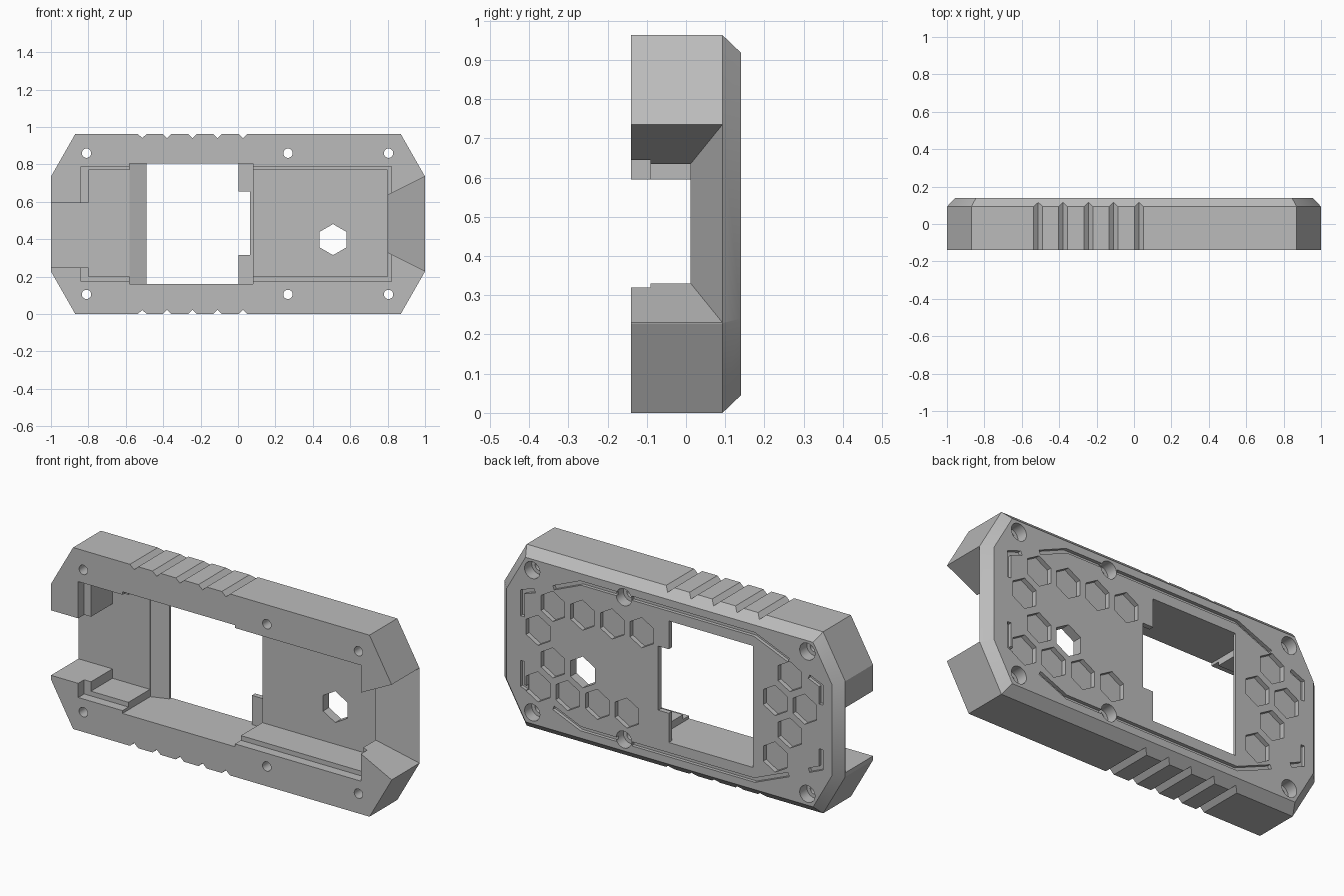
import bpy, bmesh, math
from mathutils import Vector

cube = bpy.data.objects.get("Cube")
if cube:
    bpy.data.objects.remove(cube, do_unlink=True)

MID = 0.4815  # mid height

grey = bpy.data.materials.new("plain grey")
grey.use_nodes = True
grey.diffuse_color = (0.5, 0.5, 0.5, 1)
grey.node_tree.nodes["Principled BSDF"].inputs["Base Color"].default_value = (0.5, 0.5, 0.5, 1)


def make_object(name, bm):
    bmesh.ops.recalc_face_normals(bm, faces=bm.faces)
    mesh = bpy.data.meshes.new(name)
    bm.to_mesh(mesh)
    bm.free()
    ob = bpy.data.objects.new(name, mesh)
    bpy.context.collection.objects.link(ob)
    mesh.materials.append(grey)
    return ob


def loft(name, rings):
    """Solid through rings of 3D points with equal counts."""
    bm = bmesh.new()
    rows = [[bm.verts.new(p) for p in ring] for ring in rings]
    n = len(rows[0])
    for a, b in zip(rows, rows[1:]):
        for i in range(n):
            bm.faces.new((a[i], a[(i + 1) % n], b[(i + 1) % n], b[i]))
    bm.faces.new(rows[0])
    bm.faces.new(rows[-1])
    return make_object(name, bm)


def prism(name, outline, y0, y1):
    return loft(name, [[(x, y, z) for x, z in outline] for y in (y0, y1)])


def box(name, x0, x1, z0, z1, y0, y1):
    return prism(name, [(x0, z0), (x1, z0), (x1, z1), (x0, z1)], y0, y1)


def ngon(cx, cz, r, n):
    return [(cx + r * math.sin(2 * math.pi * i / n), cz + r * math.cos(2 * math.pi * i / n))
            for i in range(n)]


def octagon(x_end, z_end, x_top, z_top, y):
    """Eight-sided outline, symmetric about x = 0 and mid height."""
    quarter = [(x_end, z_end), (x_top, z_top)]
    pts = [(x, z) for x, z in quarter]
    pts += [(-x, z) for x, z in reversed(quarter)]
    pts += [(-x, 2 * MID - z) for x, z in quarter]
    pts += [(x, 2 * MID - z) for x, z in reversed(quarter)]
    return [(x, y, z) for x, z in pts]


# Main shell with a chamfered back rim
body = loft("case_shell", [octagon(1, 0.735, 0.87, 0.963, -0.14),
                           octagon(1, 0.735, 0.87, 0.963, 0.093),
                           octagon(0.955, 0.723, 0.844, 0.918, 0.14)])


def cut(cutter):
    cutter.hide_render = True
    mod = body.modifiers.new("cut", "BOOLEAN")
    mod.operation = "DIFFERENCE"
    mod.solver = "EXACT"
    mod.object = cutter
    bpy.context.view_layer.objects.active = body
    bpy.ops.object.modifier_apply(modifier=mod.name)
    bpy.data.objects.remove(cutter, do_unlink=True)


FLOOR = 0.09
# Stepped interior recess and the open slot at the right end
cut(box("shallow_recess", -0.84, 0.82, 0.175, 0.79, -0.2, -0.09))
cut(box("deep_recess", -0.80, 0.80, 0.20, 0.77, -0.2, FLOOR))
cut(box("end_slot", -1.1, -0.79, 0.25, 0.595, -0.2, FLOOR))

# Screen pocket with a sloping edge, then the window and its side notch
pocket = [(-0.58, -0.2), (0.08, -0.2), (0.08, 0.112), (-0.49, 0.125), (-0.58, 0.093)]
cut(loft("screen_pocket", [[(x, y, z) for x, y in pocket] for z in (0.16, 0.805)]))
cut(box("window", -0.49, 0.003, 0.16, 0.805, -0.2, 0.2))
cut(box("window_notch", -0.05, 0.065, 0.315, 0.655, -0.2, 0.2))

# Flared mouth at the left end
rings = []
for x in (0.795, 1.05):
    t = (x - 0.8) / 0.2
    z0, z1, y = 0.33 - 0.10 * t, 0.635 + 0.10 * t, 0.012 + 0.081 * t
    rings.append([(x, -0.2, z0), (x, -0.2, z1), (x, y, z1), (x, y, z0)])
cut(loft("flared_mouth", rings))

# V-shaped grip grooves along the top and bottom
for x in (-0.512, -0.38, -0.243, -0.11, 0.027):
    for top in (True, False):
        vee = [(x - 0.035, 0.973), (x + 0.035, 0.973), (x, 0.941)]
        cut(prism("grip_groove", vee if top else [(a, 0.963 - b) for a, b in vee], -0.2, 0.2))

# Screw holes with counterbores at the back
for x in (-0.81, 0.267, 0.805):
    for z in (0.86, 0.105):
        cut(prism("screw_hole", ngon(x, z, 0.025, 20), -0.2, 0.2))
        cut(prism("counterbore", ngon(x, z, 0.045, 24), 0.08, 0.2))

# Honeycomb pockets on the back, one of them cut right through
honeycomb = {0.70: (0.684, 0.51, 0.336, 0.162, -0.708),
             0.55: (0.771, -0.621, -0.795),
             0.40: (0.684, -0.708),
             0.25: (0.771, 0.597, 0.423, 0.249, -0.621)}
for z, row in honeycomb.items():
    for x in row:
        cut(prism("hex_pocket", ngon(x, z, 0.080, 6), 0.115, 0.2))
cut(prism("hex_hole", ngon(0.508, 0.398, 0.083, 6), -0.05, 0.2))


# Framing grooves around the back panel
def groove(points, width=0.022):
    """Mitred strip following a path in x and z."""
    pts = [Vector(p) for p in points]
    left, right = [], []
    for i, p in enumerate(pts):
        dirs = [(b - a).normalized() for a, b in zip(pts[max(i - 1, 0):i + 1], pts[max(i - 1, 0) + 1:i + 1])]
        if i + 1 < len(pts):
            dirs.append((pts[i + 1] - p).normalized())
        normals = [Vector((-d.y, d.x)) for d in dirs]
        n = sum(normals, Vector((0, 0))).normalized()
        n *= width / 2 / n.dot(normals[0])
        left.append(tuple(p + n))
        right.append(tuple(p - n))
    cut(prism("frame_groove", left + right[::-1], 0.122, 0.2))


for flip in (False, True):
    for path in ([(0.68, 0.80), (0.52, 0.868), (0.31, 0.868)],
                 [(0.22, 0.868), (-0.50, 0.868), (-0.70, 0.785)],
                 [(0.862, 0.60), (0.862, 0.73), (0.79, 0.755)],
                 [(-0.89, 0.60), (-0.89, 0.70), (-0.82, 0.73)]):
        groove([(x, 2 * MID - z) if flip else (x, z) for x, z in path])

# Crisp shading with smooth round holes
bpy.ops.object.select_all(action="DESELECT")
body.select_set(True)
bpy.context.view_layer.objects.active = body
bpy.ops.object.shade_smooth_by_angle(angle=math.radians(25))
